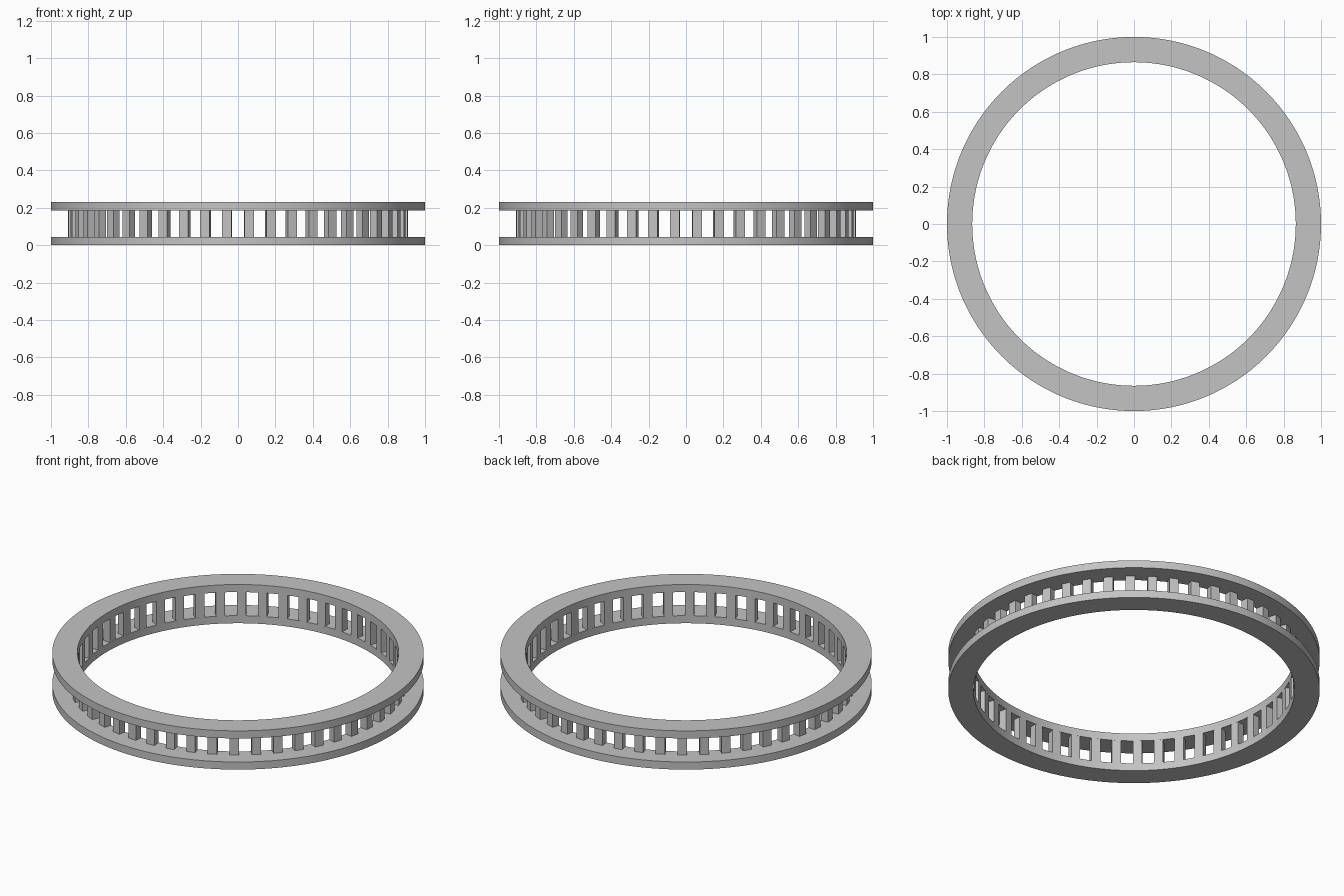
import bpy
import bmesh
from math import pi
from mathutils import Matrix, Vector

cube = bpy.data.objects.get("Cube")
if cube:
    bpy.data.objects.remove(cube, do_unlink=True)

SEGMENTS = 192
BARS = 48
R_IN, R_BAR, R_OUT = 0.865, 0.909, 1.0
HEIGHT, RING = 0.23, 0.045
BAR_WIDTH = 0.05

metal = bpy.data.materials.new("light grey")
metal.use_nodes = True
grey = (0.55, 0.55, 0.55, 1)
metal.diffuse_color = grey
metal.node_tree.nodes["Principled BSDF"].inputs["Base Color"].default_value = grey


def finish(name, bm, smooth=False):
    bmesh.ops.remove_doubles(bm, verts=bm.verts, dist=1e-5)
    bmesh.ops.recalc_face_normals(bm, faces=bm.faces)
    mesh = bpy.data.meshes.new(name)
    bm.to_mesh(mesh)
    bm.free()
    mesh.materials.append(metal)
    obj = bpy.data.objects.new(name, mesh)
    bpy.context.collection.objects.link(obj)
    if smooth:
        bpy.ops.object.select_all(action='DESELECT')
        obj.select_set(True)
        bpy.context.view_layer.objects.active = obj
        bpy.ops.object.shade_smooth_by_angle(angle=pi / 6)


def flat_ring(name, z0, z1):
    # Rectangular section turned about the vertical axis
    bm = bmesh.new()
    corners = [(R_IN, z0), (R_OUT, z0), (R_OUT, z1), (R_IN, z1)]
    verts = [bm.verts.new((r, 0, z)) for r, z in corners]
    edges = [bm.edges.new((verts[i], verts[i - 1])) for i in range(len(verts))]
    bmesh.ops.spin(bm, geom=verts + edges, cent=(0, 0, 0), axis=(0, 0, 1),
                   angle=2 * pi, steps=SEGMENTS, use_duplicate=False)
    finish(name, bm, smooth=True)


# Two flat rings
flat_ring("lower_ring", 0, RING)
flat_ring("upper_ring", HEIGHT - RING, HEIGHT)

# Circle of upright bars, flush with the inside of the rings
bm = bmesh.new()
size = Vector((R_BAR - R_IN, BAR_WIDTH, HEIGHT - 2 * RING))
place = Matrix.Translation(((R_IN + R_BAR) / 2, 0, HEIGHT / 2)) @ Matrix.Diagonal(size).to_4x4()
for i in range(BARS):
    turn = Matrix.Rotation((i + 0.5) * 2 * pi / BARS, 4, 'Z')
    bmesh.ops.create_cube(bm, size=1, matrix=turn @ place)
finish("upright_bars", bm)
